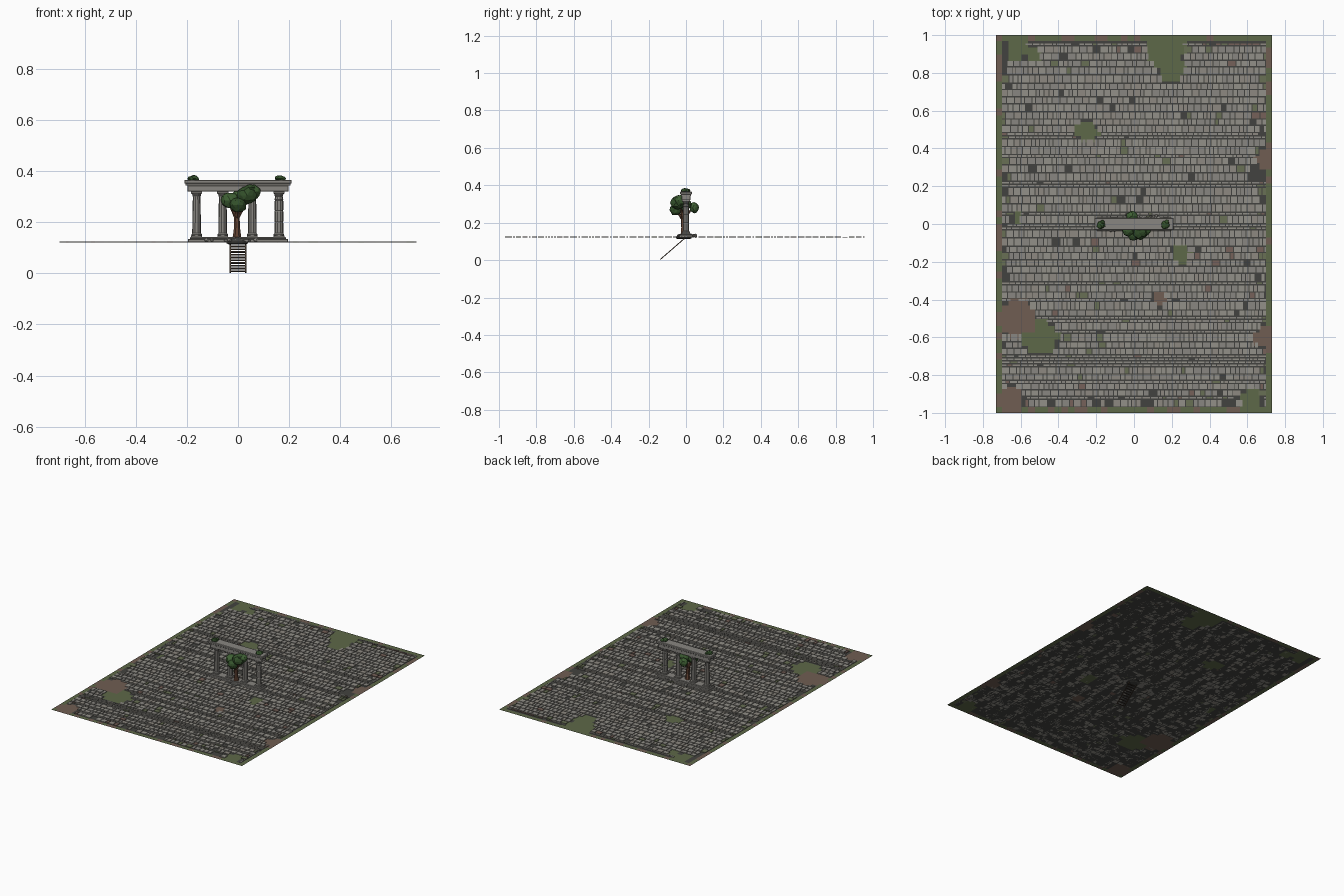
import bpy, bmesh, math, random
from mathutils import Vector, Matrix

if "Cube" in bpy.data.objects:
    bpy.data.objects.remove(bpy.data.objects["Cube"])

random.seed(7)
G = 0.12  # courtyard level


def mat(name, r, g, b):
    m = bpy.data.materials.new(name)
    m.diffuse_color = (r, g, b, 1)
    m.use_nodes = True
    m.node_tree.nodes["Principled BSDF"].inputs["Base Color"].default_value = m.diffuse_color
    return m


stone = [mat("stone_light", .29, .28, .25), mat("stone_mid", .25, .24, .22),
         mat("stone_warm", .27, .25, .22), mat("stone_mossy", .14, .16, .09),
         mat("stone_rust", .18, .12, .10)]
mortar = mat("mortar", .055, .055, .05)
grass = mat("grass", .11, .14, .065)
dirt = mat("dirt", .16, .11, .085)
marble = mat("marble", .25, .24, .22)
bark = mat("bark", .13, .06, .035)
leaf = mat("leaf", .05, .12, .035)
leaf_dark = mat("leaf_dark", .035, .085, .025)
wood = mat("ladder_wood", .07, .05, .035)


def finish(name, bm, mats):
    me = bpy.data.meshes.new(name)
    bm.to_mesh(me)
    bm.free()
    for m in mats:
        me.materials.append(m)
    ob = bpy.data.objects.new(name, me)
    bpy.context.collection.objects.link(ob)
    return ob


def add_box(bm, c, s, mi=0, rot=None):
    M = Matrix.Translation(c) @ (rot or Matrix()) @ Matrix.Diagonal((*s, 1))
    vs = bmesh.ops.create_cube(bm, size=1, matrix=M)["verts"]
    for f in {f for v in vs for f in v.link_faces}:
        f.material_index = mi


def box(name, c, s, m, bevel=0.0):
    bm = bmesh.new()
    add_box(bm, c, s)
    if bevel:
        bmesh.ops.bevel(bm, geom=bm.edges[:], offset=bevel, segments=1, affect='EDGES')
    return finish(name, bm, [m])


def lathe(name, loc, profile, m, sides=10):
    bm = bmesh.new()
    rings = [[bm.verts.new((loc[0] + r * math.cos(2 * math.pi * i / sides),
                            loc[1] + r * math.sin(2 * math.pi * i / sides), z))
              for i in range(sides)] for r, z in profile]
    for a, b in zip(rings, rings[1:]):
        for i in range(sides):
            j = (i + 1) % sides
            bm.faces.new((a[i], a[j], b[j], b[i]))
    bm.faces.new(rings[0][::-1])
    bm.faces.new(rings[-1])
    return finish(name, bm, [m])


def limb(bm, a, b, r1, r2, sides=7):
    a, b = Vector(a), Vector(b)
    d = b - a
    M = Matrix.Translation((a + b) / 2) @ d.to_track_quat('Z', 'Y').to_matrix().to_4x4()
    bmesh.ops.create_cone(bm, cap_ends=True, segments=sides, radius1=r1, radius2=r2,
                          depth=d.length, matrix=M)


def blob(bm, c, s, jitter=0.12, mi=0, sub=2):
    vs = bmesh.ops.create_icosphere(bm, subdivisions=sub, radius=1)["verts"]
    for v in vs:
        k = 1 + random.uniform(-jitter, jitter)
        v.co = Vector((v.co.x * s[0] * k + c[0], v.co.y * s[1] * k + c[1], v.co.z * s[2] * k + c[2]))
    for f in {f for v in vs for f in v.link_faces}:
        f.material_index = mi


# worn patches: x, y, radius, material index (1 grass, 2 dirt)
patches = [(-.62, -.5, .10, 2), (-.5, -.6, .10, 1), (.17, .92, .10, 1), (.2, .82, .07, 1),
           (-.25, .49, .06, 1), (.25, -.16, .05, 1), (-.62, .93, .06, 1), (-.54, .9, .04, 1),
           (.7, -.6, .06, 2), (.69, .34, .05, 2), (.62, -.93, .06, 1), (-.66, -.93, .07, 2),
           (-.62, .03, .03, 1), (.13, -.4, .04, 2)]


def patch_at(x, y):
    for px, py, r, k in patches:
        if math.hypot(x - px, y - py) < r:
            return k
    return 0


# ground sheet, coloured cell by cell
bm = bmesh.new()
xs = [-.73] + [-.70 + .035 * i for i in range(41)] + [.73]
ys = [-1] + [-.97 + 1.94 * i / 54 for i in range(55)] + [1]
grid = [[bm.verts.new((x, y, G)) for x in xs] for y in ys]
for j in range(len(ys) - 1):
    for i in range(len(xs) - 1):
        f = bm.faces.new((grid[j][i], grid[j][i + 1], grid[j + 1][i + 1], grid[j + 1][i]))
        x, y = (xs[i] + xs[i + 1]) / 2, (ys[j] + ys[j + 1]) / 2
        k = patch_at(x, y)
        if not k and (abs(x) > .70 or abs(y) > .97):
            k = 2 if random.random() < .2 else 1
        f.material_index = k
finish("courtyard_ground", bm, [mortar, grass, dirt])

# paving stones laid in irregular rows
bm = bmesh.new()
y = -.97
while y < .955:
    h = random.choice([.016, .034, .038, .042, .045])
    h = min(h, .97 - y)
    x = -.70
    while x < .69:
        w = min(random.uniform(.018, .046), .70 - x)
        cx, cy = x + w / 2, y + h / 2
        edge = max(abs(cx) - .62, abs(cy) - .88, 0) / .08
        if not patch_at(cx, cy) and random.random() > .015 + .12 * edge:
            mi = random.choice([0, 0, 1, 1, 2])
            if random.random() < .03 + .25 * edge:
                mi = random.choice([3, 3, 4])
            t = random.uniform(.003, .005)
            add_box(bm, (cx, cy, G + t / 2), (max(w - .005, .006), h - .007, t), mi)
        x += w
    y += h
finish("paving_stones", bm, stone)

# colonnade base
box("colonnade_plinth", (0, 0, .1275), (.392, .074, .015), marble, .002)
box("colonnade_step", (0, 0, .138), (.375, .056, .008), marble, .002)

# four columns with bases and capitals
for i, x in enumerate((-.162, -.06, .056, .16)):
    box(f"column_foot_{i}", (x, 0, .145), (.042, .042, .008), marble, .001)
    prof = [(.02, .148), (.021, .152), (.017, .157)]
    if i == 3:  # column of stacked drums
        for z in (.2, .245, .285):
            prof += [(.0175, z - .003), (.0155, z), (.0172, z + .003)]
    else:
        prof += [(.0168, .2), (.016, .25)]
    prof += [(.0145, .3), (.017, .304), (.0165, .307), (.021, .314)]
    lathe(f"column_{i}", (x, 0), prof, marble)
    box(f"column_capital_{i}", (x, 0, .317), (.044, .044, .008), marble, .001)

# entablature
box("architrave", (0, 0, .332), (.396, .046, .024), marble, .002)
box("frieze", (0, 0, .347), (.412, .056, .008), marble, .001)
box("cornice", (0, 0, .358), (.42, .064, .015), marble, .003)

# moss bushes on the roof corners
bm = bmesh.new()
for x in (-.175, .165):
    blob(bm, (x, -.005, .370), (.021, .021, .014), .15)
    blob(bm, (x + .008, .008, .371), (.012, .014, .01), .15)
finish("roof_bushes", bm, [leaf_dark])

# root mound and fallen rubble
lathe("root_mound", (-.003, -.012), [(.03, .112), (.042, .117), (.044, .124), (.03, .134), (.015, .142)], mortar, 12)
bm = bmesh.new()
for i in range(16):
    x = random.uniform(-.17, .17)
    yy = random.choice((-1, 1)) * random.uniform(.025, .05)
    r = random.uniform(.004, .011)
    blob(bm, (x, yy, G + .006 + r * .5), (r * 1.3, r, r), .2, 0, 1)
finish("rubble", bm, [marble])

# tree trunk, roots and branches
bm = bmesh.new()
limb(bm, (-.004, -.012, .125), (-.004, -.014, .18), .019, .012)
limb(bm, (-.004, -.014, .178), (-.006, -.016, .235), .0125, .011)
for tip in ((-.035, -.02, .275), (.03, -.03, .285), (.045, -.01, .3), (-.01, .035, .28), (0, -.055, .27)):
    limb(bm, (-.005, -.015, .215), tip, .009, .004, 6)
for i in range(6):
    a = i * math.pi / 3 + .3
    limb(bm, (-.004, -.012, .145), (-.004 + .038 * math.cos(a), -.012 + .034 * math.sin(a), .124), .009, .003, 5)
finish("tree_trunk", bm, [bark])

# leaf clumps
bm = bmesh.new()
for i, (c, s) in enumerate([((-.03, -.03, .285), (.036, .034, .032)), ((.035, -.045, .305), (.04, .038, .036)),
                            ((.062, -.03, .318), (.027, .03, .028)), ((0, -.055, .268), (.034, .033, .03)),
                            ((-.01, .043, .28), (.03, .025, .029)), ((.045, -.04, .325), (.028, .03, .023)),
                            ((.01, .0, .3), (.035, .03, .03))]):
    blob(bm, c, s, .09, i % 2)
finish("tree_leaves", bm, [leaf, leaf_dark])

# ladder leading down below the courtyard
bm = bmesh.new()
lo, hi = Vector((0, -.138, .003)), Vector((0, -.002, .121))
ang = Matrix.Rotation(math.atan2(hi.z - lo.z, hi.y - lo.y), 4, 'X')
for x in (-.03, .03):
    add_box(bm, (lo + hi) / 2 + Vector((x, 0, 0)), (.005, (hi - lo).length, .005), 0, ang)
for i in range(11):
    add_box(bm, lo.lerp(hi, (i + .5) / 11), (.06, .005, .004), 0, ang)
finish("ladder", bm, [wood])
